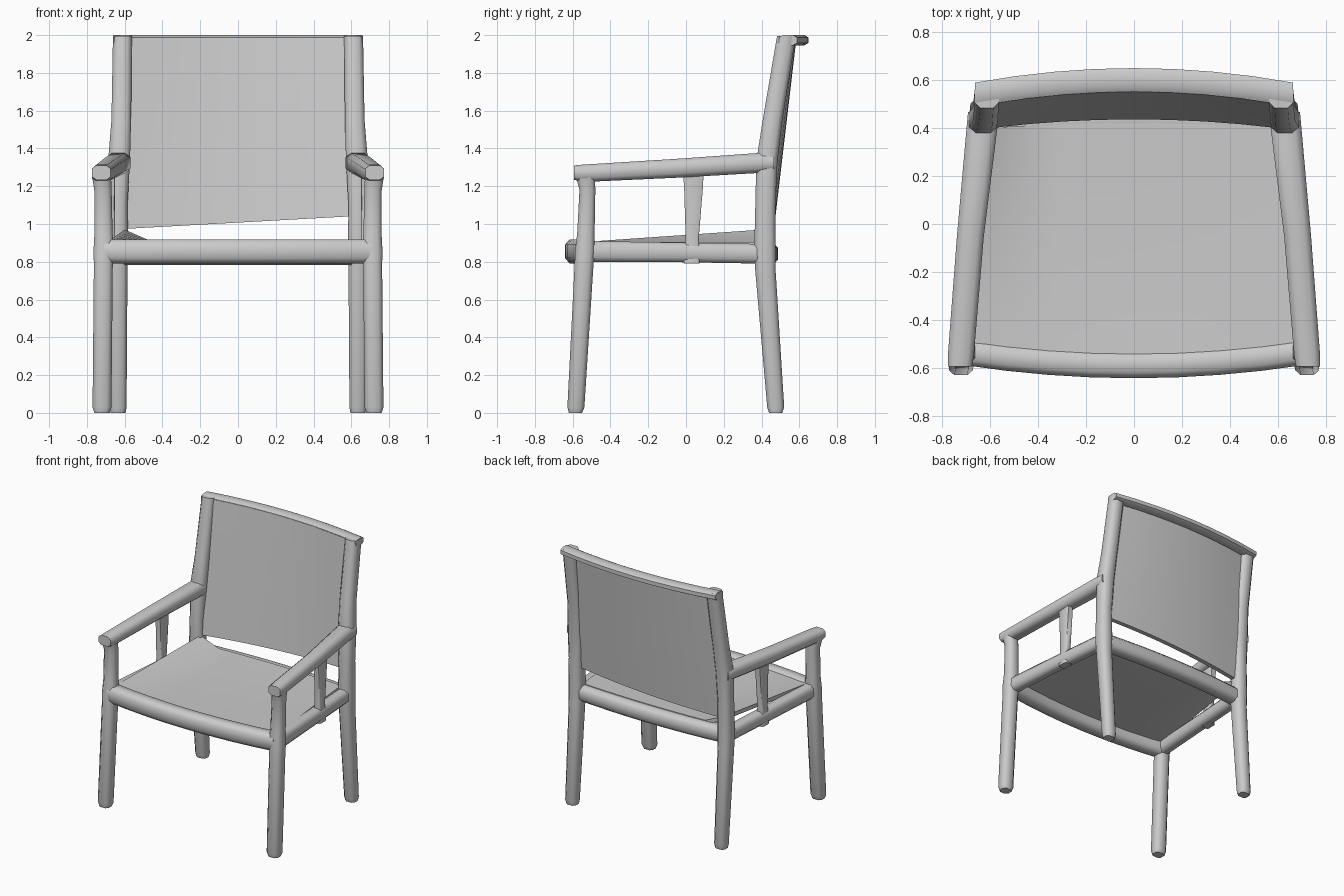
import bpy, bmesh, math

if "Cube" in bpy.data.objects:
    bpy.data.objects.remove(bpy.data.objects["Cube"])

grey = bpy.data.materials.new("light grey")
grey.diffuse_color = (0.6, 0.6, 0.6, 1)
grey.use_nodes = True
grey.node_tree.nodes["Principled BSDF"].inputs["Base Color"].default_value = grey.diffuse_color


def finish(name, bm, angle=55):
    bmesh.ops.recalc_face_normals(bm, faces=bm.faces)
    me = bpy.data.meshes.new(name)
    bm.to_mesh(me)
    bm.free()
    ob = bpy.data.objects.new(name, me)
    bpy.context.collection.objects.link(ob)
    me.materials.append(grey)
    bpy.ops.object.select_all(action='DESELECT')
    ob.select_set(True)
    bpy.context.view_layer.objects.active = ob
    bpy.ops.object.shade_smooth_by_angle(angle=math.radians(angle))
    return ob


def bar(name, axis, sections, soft=0.45, side=1):
    """Loft chamfered-square sections (x, y, z, half_u, half_v) lying across the axis."""
    k = 1 - soft
    ring = [(1, k), (k, 1), (-k, 1), (-1, k), (-1, -k), (-k, -1), (k, -1), (1, -k)]
    bm = bmesh.new()
    loops = []
    for x, y, z, hu, hv in sections:
        loop = []
        for a, b in ring:
            u, v = a * hu, b * hv
            off = {'x': (0, u, v), 'y': (u, 0, v), 'z': (u, v, 0)}[axis]
            loop.append(bm.verts.new((side * (x + off[0]), y + off[1], z + off[2])))
        loops.append(loop)
    for p, q in zip(loops, loops[1:]):
        for i in range(8):
            j = (i + 1) % 8
            bm.faces.new((p[i], p[j], q[j], q[i]))
    bm.faces.new(loops[0])
    bm.faces.new(loops[-1])
    return finish(name, bm)


def panel(name, func, thick, n=8):
    """Thin sheet over s, t in 0..1; thick is an offset vector to its far side."""
    bm = bmesh.new()
    layers = []
    for d in (0, 1):
        layers.append([[bm.verts.new([c + d * o for c, o in zip(func(i / n, j / n), thick)])
                        for j in range(n + 1)] for i in range(n + 1)])
    for g in layers:
        for i in range(n):
            for j in range(n):
                bm.faces.new((g[i][j], g[i + 1][j], g[i + 1][j + 1], g[i][j + 1]))
    a, b = layers
    edge = ([(i, 0) for i in range(n)] + [(n, j) for j in range(n)]
            + [(i, n) for i in range(n, 0, -1)] + [(0, j) for j in range(n, 0, -1)])
    for (i, j), (k, m) in zip(edge, edge[1:] + edge[:1]):
        bm.faces.new((a[i][j], a[k][m], b[k][m], b[i][j]))
    return finish(name, bm, 40)


def bow(s):
    return 1 - (2 * s - 1) ** 2


for side, label in ((-1, "left"), (1, "right")):
    # front leg, rising to the arm
    bar("front_leg_" + label, 'z', [
        (0.72, -0.585, 0.0, 0.04, 0.035), (0.72, -0.583, 0.03, 0.05, 0.045),
        (0.713, -0.54, 0.78, 0.05, 0.05), (0.71, -0.535, 0.86, 0.055, 0.052),
        (0.712, -0.53, 0.95, 0.048, 0.046), (0.715, -0.522, 1.18, 0.046, 0.042),
        (0.722, -0.532, 1.25, 0.05, 0.05)], side=side)
    # back leg, leaning back above the arm
    bar("back_leg_" + label, 'z', [
        (0.635, 0.475, 0.0, 0.04, 0.035), (0.635, 0.475, 0.03, 0.045, 0.045),
        (0.635, 0.42, 0.76, 0.05, 0.054), (0.635, 0.418, 0.85, 0.054, 0.057),
        (0.635, 0.42, 1.1, 0.05, 0.053), (0.63, 0.428, 1.33, 0.058, 0.056),
        (0.618, 0.458, 1.55, 0.052, 0.052), (0.612, 0.532, 1.995, 0.05, 0.05)], side=side)
    # armrest
    bar("armrest_" + label, 'y', [
        (0.724, -0.592, 1.272, 0.05, 0.038), (0.72, -0.55, 1.268, 0.054, 0.046),
        (0.68, -0.05, 1.295, 0.056, 0.05), (0.632, 0.4, 1.324, 0.064, 0.053),
        (0.635, 0.465, 1.325, 0.055, 0.045)], side=side)
    # side seat rail
    bar("side_rail_" + label, 'y', [
        (0.705, -0.54, 0.855, 0.045, 0.055), (0.67, -0.05, 0.85, 0.045, 0.052),
        (0.63, 0.42, 0.842, 0.045, 0.052)], side=side)
    # flat strut between rail and armrest
    bar("arm_strut_" + label, 'z', [
        (0.675, 0.03, 0.79, 0.03, 0.042), (0.675, 0.033, 0.93, 0.024, 0.035),
        (0.675, 0.04, 1.2, 0.025, 0.05), (0.675, 0.038, 1.27, 0.025, 0.055)],
        soft=0.2, side=side)

# bowed cross rails
N = 8
S = [i / N for i in range(N + 1)]
bar("front_rail", 'x', [(1.42 * s - 0.71, -0.53 - 0.055 * bow(s), 0.855, 0.056, 0.064) for s in S])
bar("back_rail", 'x', [(1.26 * s - 0.63, 0.4 + 0.032 * bow(s), 0.842, 0.055, 0.058) for s in S])
bar("top_rail", 'x', [(1.32 * s - 0.66, 0.54 + 0.06 * bow(s), 1.973, 0.048, 0.027) for s in S])

# seat sheet, with one lifted back corner
panel("seat", lambda s, t: (
    (2 * s - 1) * (0.69 - 0.09 * t),
    (1 - t) * (-0.54 - 0.05 * bow(s)) + t * (0.4 + 0.02 * bow(s)),
    0.905 - 0.008 * bow(s) * bow(t) + 0.065 * t * max(0, 1 - 8 * s)), (0, 0, -0.03))

# back sheet, with a slanting lower edge
panel("backrest", lambda s, t: (
    (2 * s - 1) * (0.585 + 0.01 * t),
    0.4 + 0.1 * t + (0.035 + 0.015 * t) * bow(s),
    (1 - t) * (0.975 + 0.065 * s) + t * 1.985), (0, 0.035, 0))
